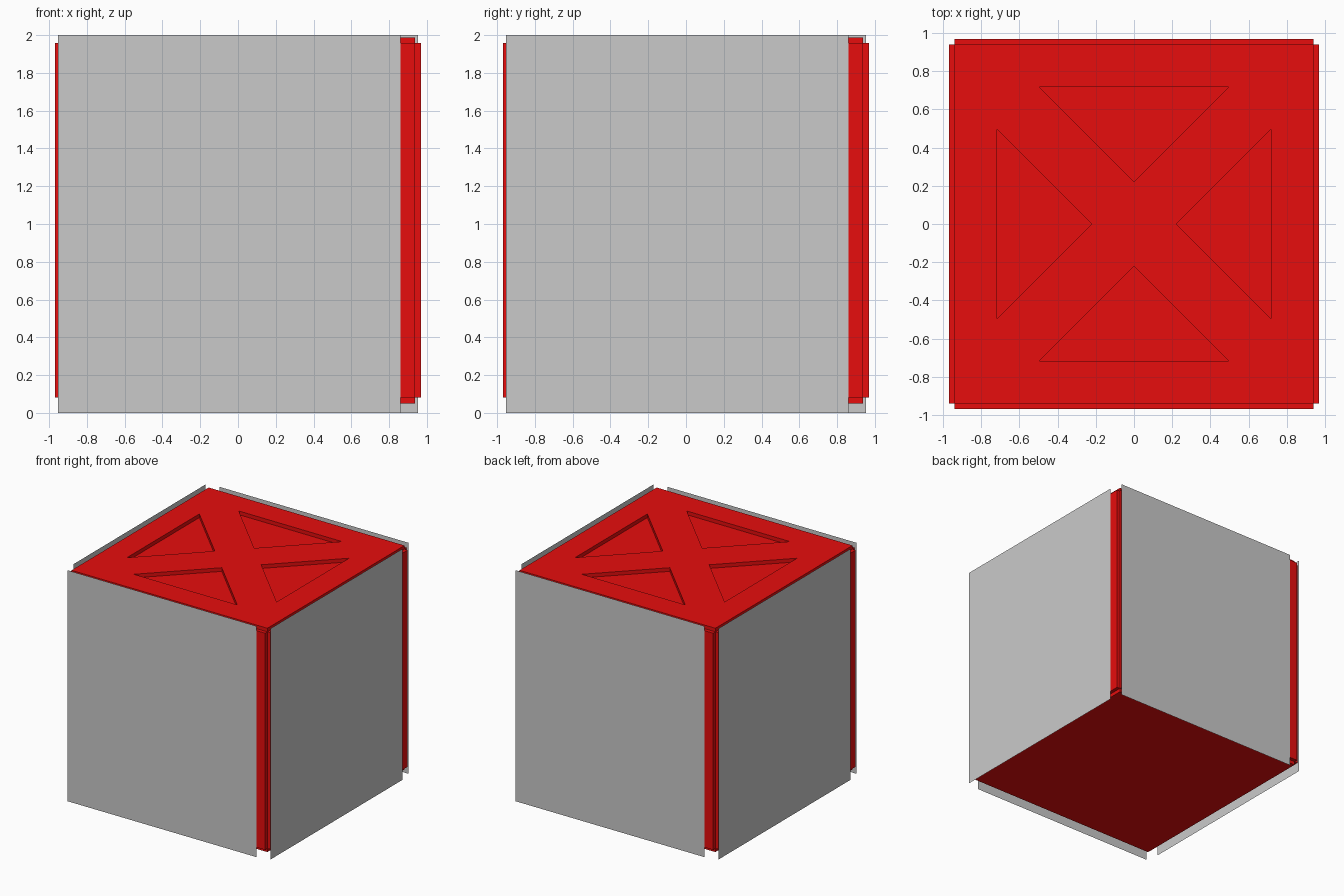
import bpy, bmesh, math
from mathutils import Matrix, Vector

if "Cube" in bpy.data.objects:
    bpy.data.objects.remove(bpy.data.objects["Cube"])

HALF, STEP, MID = 0.938, 0.031, 1.019   # core half size, face step, centre height
TOP = MID + HALF + STEP
RECESS = 0.032


def material(name, rgb):
    m = bpy.data.materials.new(name)
    m.diffuse_color = (*rgb, 1)
    m.use_nodes = True
    m.node_tree.nodes["Principled BSDF"].inputs["Base Color"].default_value = m.diffuse_color
    return m


def make_object(name, bm, mat):
    mesh = bpy.data.meshes.new(name)
    bm.to_mesh(mesh)
    bm.free()
    mesh.materials.append(mat)
    ob = bpy.data.objects.new(name, mesh)
    bpy.context.collection.objects.link(ob)
    return ob


red = material("red", (0.8, 0.004, 0.004))
grey = material("grey", (0.59, 0.59, 0.59))

# Crate body: cube whose six faces are raised, leaving notched edges
bm = bmesh.new()
bmesh.ops.create_cube(bm, size=2 * HALF, matrix=Matrix.Translation((0, 0, MID)))
raised = bmesh.ops.extrude_discrete_faces(bm, faces=bm.faces[:])["faces"]
for f in raised:
    f.normal_update()
    bmesh.ops.translate(bm, verts=f.verts[:], vec=f.normal * STEP)
bmesh.ops.recalc_face_normals(bm, faces=bm.faces[:])
body = make_object("crate_body", bm, red)

# Four triangular recesses that leave a cross on the lid
bm = bmesh.new()
for i in range(4):
    rot = Matrix.Rotation(i * math.pi / 2, 3, 'Z')
    tri = [(-0.495, -0.717), (0.495, -0.717), (0, -0.222)]
    face = bm.faces.new([bm.verts.new(rot @ Vector((x, y, TOP - RECESS))) for x, y in tri])
    ext = bmesh.ops.extrude_face_region(bm, geom=[face], use_keep_orig=True)["geom"]
    bmesh.ops.translate(bm, vec=(0, 0, 0.2),
                        verts=[g for g in ext if isinstance(g, bmesh.types.BMVert)])
bmesh.ops.recalc_face_normals(bm, faces=bm.faces[:])
cutter = make_object("lid_recess_cutter", bm, red)
cutter.hide_render = True
cutter.hide_viewport = True
cut = body.modifiers.new("lid_recesses", 'BOOLEAN')
cut.operation = 'DIFFERENCE'
cut.solver = 'EXACT'
cut.object = cutter

# Thin side panels, each shifted sideways so one corner post stays exposed
for i, side in enumerate(("front", "right", "back", "left")):
    bm = bmesh.new()
    rot = Matrix.Rotation(i * math.pi / 2, 3, 'Z')
    corners = [(-0.952, 0), (0.86, 0), (0.86, 2), (-0.952, 2)]
    bm.faces.new([bm.verts.new(rot @ Vector((x, -0.976, z))) for x, z in corners])
    make_object(side + "_panel", bm, grey)
